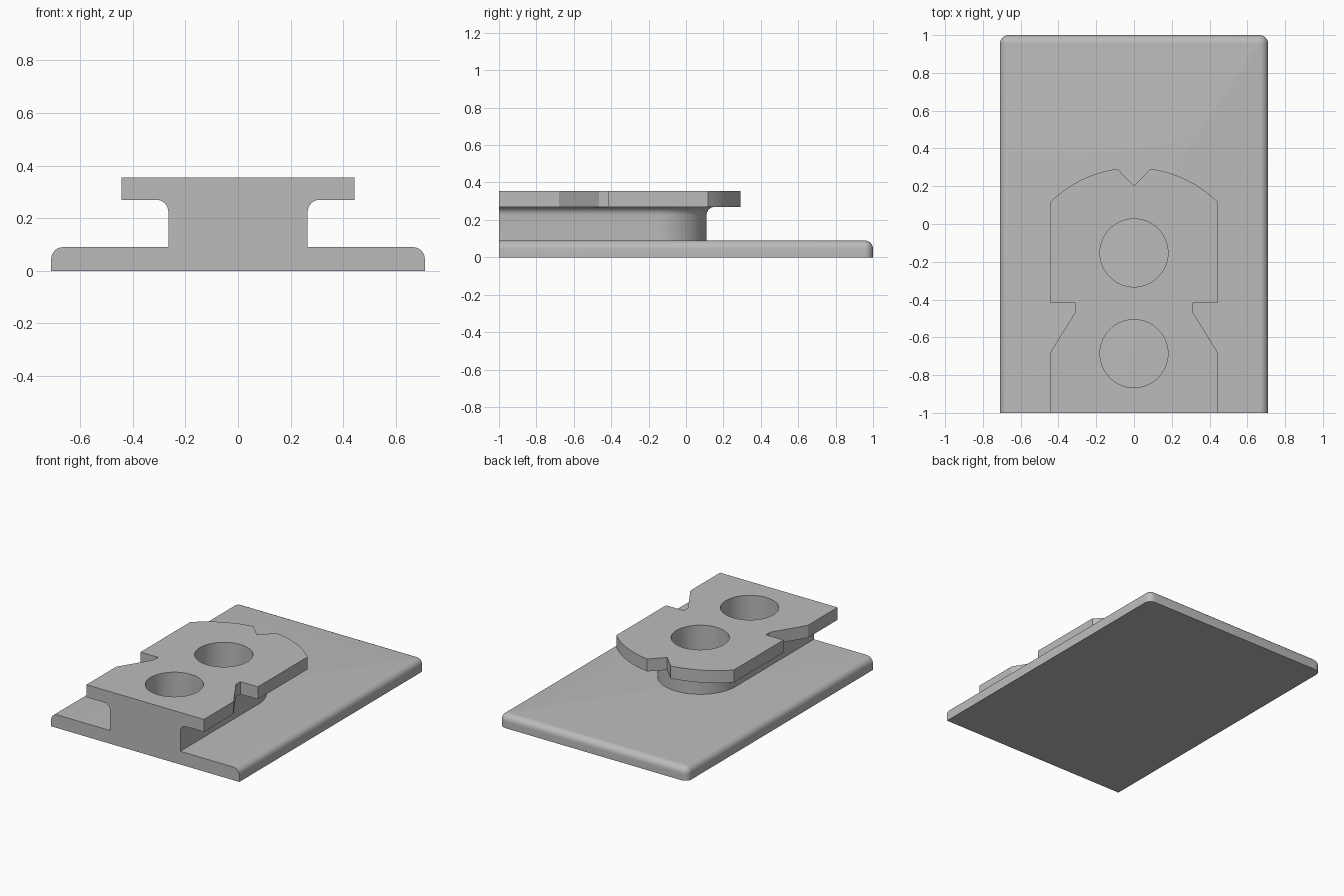
import bpy
import bmesh
from math import sin, cos, pi, sqrt, atan2

cube = bpy.data.objects.get("Cube")
if cube:
    bpy.data.objects.remove(cube)

grey = bpy.data.materials.new("plain grey")
grey.use_nodes = True
colour = (0.5, 0.5, 0.5, 1)
grey.diffuse_color = colour
grey.node_tree.nodes["Principled BSDF"].inputs["Base Color"].default_value = colour

FRONT = -1.0
BASE_TOP, PLATE_BOTTOM, PLATE_TOP = 0.09, 0.27, 0.355
FILLET = 0.045
STEPS = 8


def arc(cx, cy, r, start, end, n):
    return [(cx + r * cos(start + (end - start) * i / n),
             cy + r * sin(start + (end - start) * i / n)) for i in range(n + 1)]


def mirrored(half):
    """Close a right-hand outline with its mirror image, sharing points on x = 0."""
    return half + [(-x, y) for x, y in reversed(half) if abs(x) > 1e-5]


def loft(name, layers):
    """Skin a stack of (outline, height) layers and cap both ends."""
    bm = bmesh.new()
    rings = [[bm.verts.new((x, y, z)) for x, y in outline] for outline, z in layers]
    for low, high in zip(rings, rings[1:]):
        for i in range(len(low)):
            j = (i + 1) % len(low)
            bm.faces.new((low[i], low[j], high[j], high[i]))
    bm.faces.new(rings[0][::-1])
    bm.faces.new(rings[-1])
    bmesh.ops.recalc_face_normals(bm, faces=bm.faces)
    mesh = bpy.data.meshes.new(name)
    bm.to_mesh(mesh)
    bm.free()
    mesh.materials.append(grey)
    obj = bpy.data.objects.new(name, mesh)
    bpy.context.collection.objects.link(obj)
    return obj


def activate(obj):
    bpy.ops.object.select_all(action='DESELECT')
    obj.select_set(True)
    bpy.context.view_layer.objects.active = obj


# Base slab: rounded top edge on the sides and back, square at the front
def base_outline(inset):
    r = FILLET + 0.001
    corner = arc(0.71 - r, 1 - r, r - inset, 0, pi / 2, STEPS)
    return mirrored([(0.71 - inset, FRONT)] + corner)


base_layers = [(base_outline(0), 0)]
for i in range(STEPS + 1):
    a = i / STEPS * pi / 2
    base_layers.append((base_outline(FILLET * (1 - cos(a))),
                        BASE_TOP - FILLET + FILLET * sin(a)))
base = loft("base_slab", base_layers)


# Neck: straight sides, half-round back end, flared under the plate
def neck_outline(grow):
    r = 0.265 + grow
    return mirrored([(r, FRONT)] + arc(0, -0.155, r, 0, pi / 2, 24))


neck_layers = [(neck_outline(0), BASE_TOP)]
for i in range(STEPS + 1):
    a = i / STEPS * pi / 2
    neck_layers.append((neck_outline(FILLET * (1 - cos(a))),
                        PLATE_BOTTOM - FILLET + FILLET * sin(a)))
neck = loft("neck", neck_layers)

# Top plate: side notches, curved back edge and a centre V notch
side, notch, tip_x, tip_y, shoulder = 0.443, 0.31, 0.088, 0.292, 0.117
centre = (tip_x**2 + tip_y**2 - side**2 - shoulder**2) / (2 * (tip_y - shoulder))
radius = sqrt(tip_x**2 + (tip_y - centre)**2)
back_curve = arc(0, centre, radius, atan2(shoulder - centre, side),
                 atan2(tip_y - centre, tip_x), 16)
plate_outline = mirrored([(side, FRONT), (side, -0.68), (notch, -0.465),
                          (notch, -0.418), (side, -0.418)]
                         + back_curve + [(0, 0.203)])
plate = loft("top_plate", [(plate_outline, PLATE_BOTTOM), (plate_outline, PLATE_TOP)])

# Two round wells cut down to the slab
for y in (-0.153, -0.686):
    circle = arc(0, y, 0.18, 0, 2 * pi, 64)[:-1]
    cutter = loft("well_cutter", [(circle, BASE_TOP - 0.02), (circle, PLATE_TOP + 0.1)])
    cutter.hide_render = True
    for part in (neck, plate):
        activate(part)
        cut = part.modifiers.new("well", 'BOOLEAN')
        cut.operation = 'DIFFERENCE'
        cut.solver = 'EXACT'
        cut.object = cutter
        bpy.ops.object.modifier_apply(modifier=cut.name)
    bpy.data.objects.remove(cutter)

for part in (base, neck, plate):
    activate(part)
    bpy.ops.object.shade_smooth_by_angle(angle=pi / 6)
